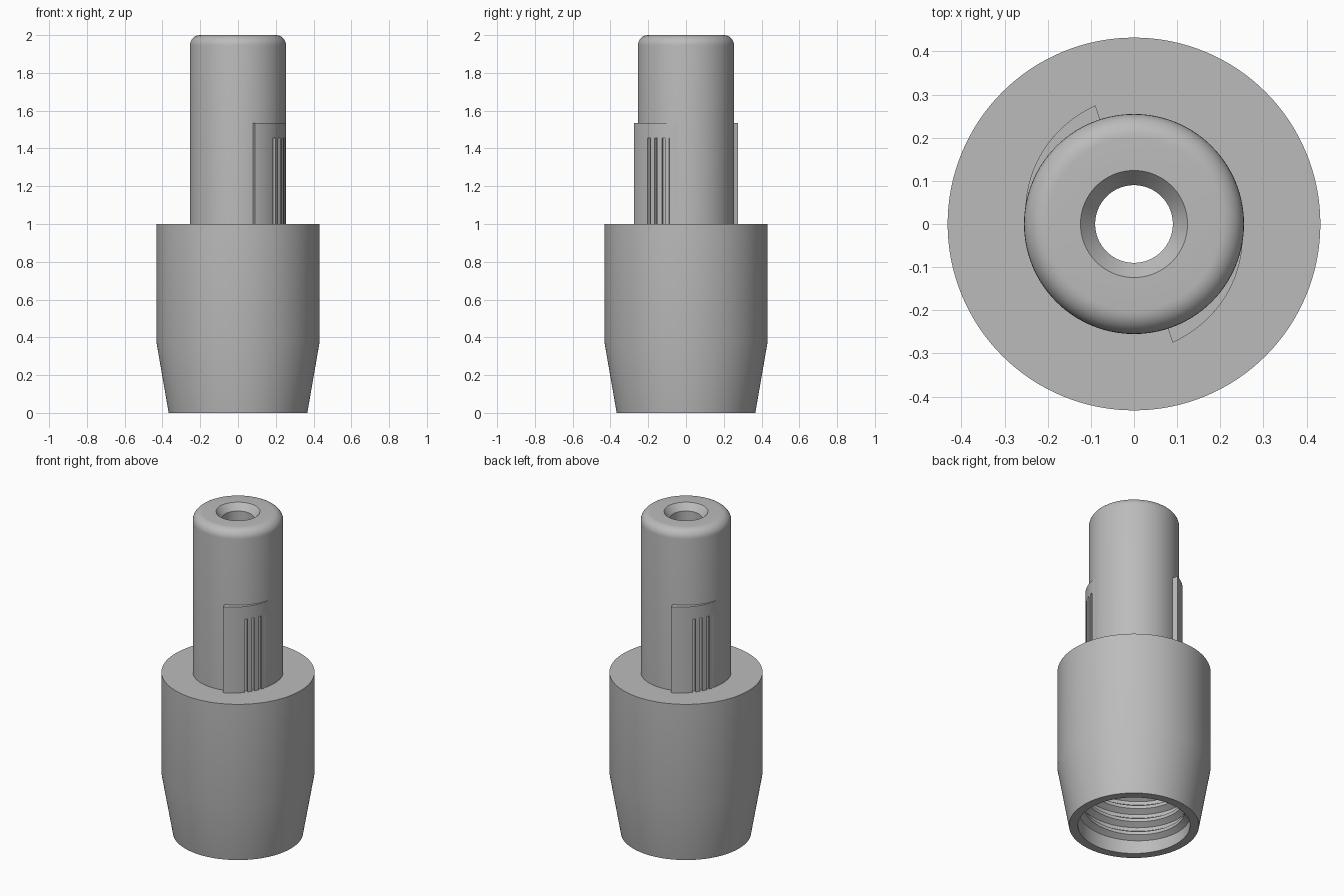
import bpy, bmesh, math
from math import sin, cos, pi, radians

cube = bpy.data.objects.get("Cube")
if cube:
    bpy.data.objects.remove(cube, do_unlink=True)

grey = bpy.data.materials.new("plain grey")
grey.use_nodes = True
colour = (0.5, 0.5, 0.5, 1)
grey.diffuse_color = colour
grey.node_tree.nodes["Principled BSDF"].inputs["Base Color"].default_value = colour


def finish(bm, name):
    bmesh.ops.recalc_face_normals(bm, faces=bm.faces[:])
    mesh = bpy.data.meshes.new(name)
    bm.to_mesh(mesh)
    bm.free()
    mesh.materials.append(grey)
    obj = bpy.data.objects.new(name, mesh)
    bpy.context.collection.objects.link(obj)
    bpy.ops.object.select_all(action='DESELECT')
    obj.select_set(True)
    bpy.context.view_layer.objects.active = obj
    bpy.ops.object.shade_smooth_by_angle(angle=radians(30))
    return obj


def polar(r, a, z):
    return (r * cos(a), r * sin(a), z)


def skin(bm, rings, close_rings, close_sections):
    """Join matching rows of vertices with quads."""
    n, m = len(rings), len(rings[0])
    for i in range(n if close_rings else n - 1):
        for j in range(m if close_sections else m - 1):
            a, b = rings[i], rings[(i + 1) % n]
            k = (j + 1) % m
            bm.faces.new((a[j], b[j], b[k], a[k]))


# Body, stem and bores: one closed profile turned about the axis
STEM, FILLET = 0.255, 0.055
profile = [(0.316, 0), (0.367, 0), (0.432, 0.375), (0.432, 1), (STEM, 1)]
for i in range(9):
    t = i * pi / 16
    profile.append((STEM - FILLET + FILLET * cos(t), 2 - FILLET + FILLET * sin(t)))
profile += [(0.124, 2), (0.09, 1.96), (0.09, 0.8), (0.316, 0.8)]
bm = bmesh.new()
SEGMENTS = 128
rings = [[bm.verts.new(polar(r, 2 * pi * s / SEGMENTS, z)) for r, z in profile]
         for s in range(SEGMENTS)]
skin(bm, rings, True, True)
finish(bm, "turned_body")

# Internal screw thread: a ridge swept up a helix
PITCH, TURNS, STEPS = 0.085, 8, 64
section = [(0.32, -0.034), (0.284, -0.01), (0.284, 0.01), (0.32, 0.034)]
bm = bmesh.new()
rings = []
for s in range(TURNS * STEPS + 1):
    a = 2 * pi * s / STEPS
    z0 = 0.06 + PITCH * s / STEPS
    rings.append([bm.verts.new(polar(r, a, z0 + dz)) for r, dz in section])
skin(bm, rings, False, True)
bm.faces.new(rings[0])
bm.faces.new(rings[-1])
finish(bm, "internal_thread")

# Cams: spiral pads that sink back into the stem, grooved on the lower part
START, END = -72, -8
GROOVES = [(-47.5, -43.5), (-38, -34.5), (-28.5, -25), (-20, -17)]


def cam_radius(deg):
    t = (deg - START) / (END - START)
    return 0.289 + (0.254 - 0.289) * t


def cam_outline(grooved):
    pts = [(cam_radius(d), d) for d in range(START, END + 1, 2)]
    if grooved:
        pts = [p for p in pts if not any(a <= p[1] <= b for a, b in GROOVES)]
        for a, b in GROOVES:
            pts += [(cam_radius(a), a), (0.25, a + 0.01),
                    (0.25, b - 0.01), (cam_radius(b), b)]
        pts.sort(key=lambda p: p[1])
    return pts + [(0.235, d) for d in range(END, START - 1, -4)]


def prism(bm, outline, z0, z1, turn):
    low, high = [[bm.verts.new(polar(r, radians(d + turn), z)) for r, d in outline]
                 for z in (z0, z1)]
    skin(bm, [low, high], False, True)
    bm.faces.new(low)
    bm.faces.new(high)


for name, turn in (("front_cam", 0), ("back_cam", 180)):
    bm = bmesh.new()
    prism(bm, cam_outline(True), 0.99, 1.455, turn)
    prism(bm, cam_outline(False), 1.455, 1.535, turn)
    finish(bm, name)
